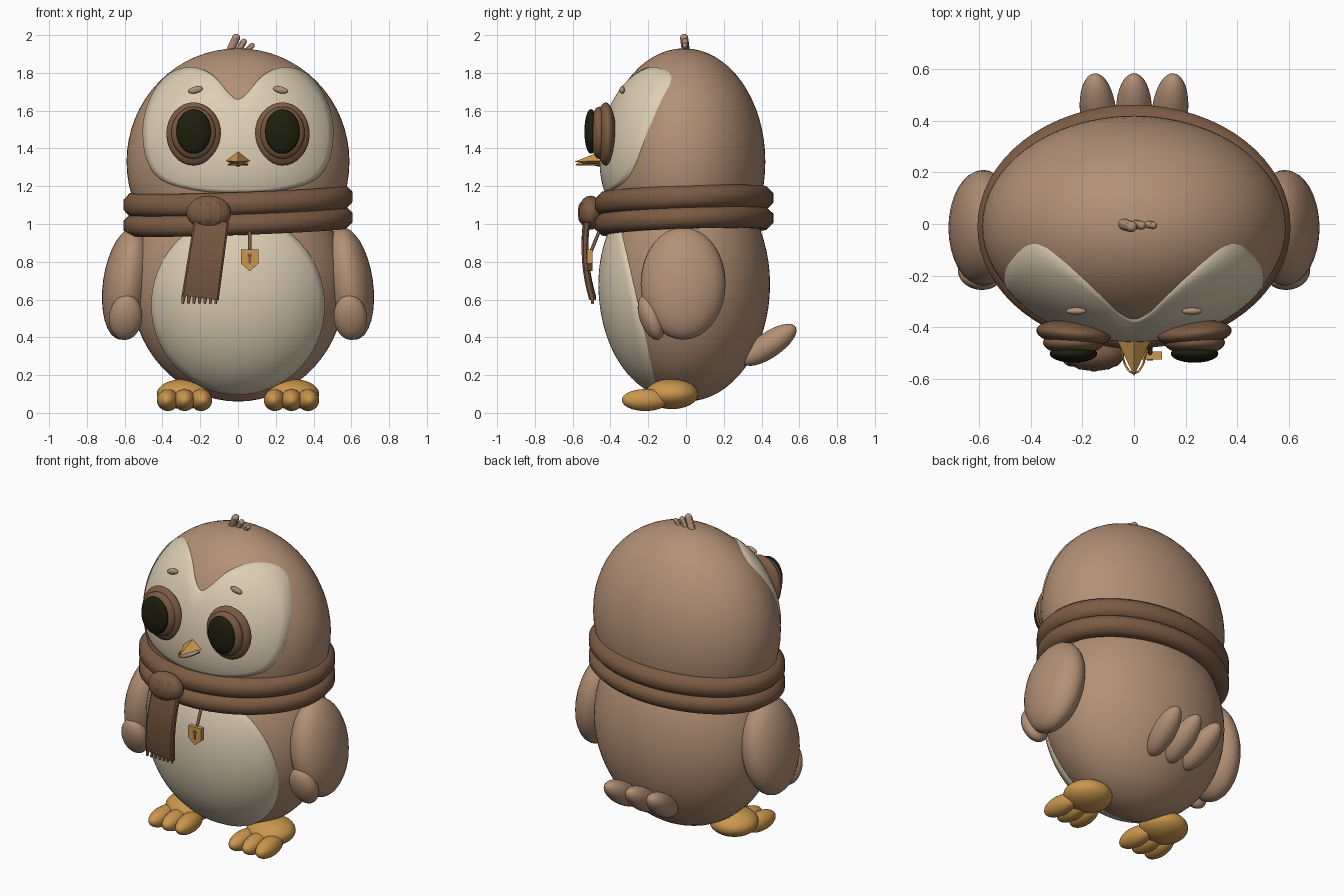
import bpy, bmesh
from math import sin, cos, pi, sqrt
from mathutils import Vector

if "Cube" in bpy.data.objects:
    bpy.data.objects.remove(bpy.data.objects["Cube"])


def material(name, rgb):
    m = bpy.data.materials.new(name)
    m.use_nodes = True
    m.diffuse_color = (*rgb, 1)
    m.node_tree.nodes["Principled BSDF"].inputs["Base Color"].default_value = (*rgb, 1)
    return m


BROWN = material("feather brown", (0.45, 0.28, 0.18))
CREAM = material("cream", (0.72, 0.62, 0.46))
SCARF = material("scarf brown", (0.2, 0.105, 0.058))
GOLD = material("gold", (0.6, 0.31, 0.075))
BLACK = material("eye black", (0.013, 0.013, 0.004))


def finish(obj, name, mat, smooth=True):
    obj.name = name
    obj.data.materials.append(mat)
    if smooth:
        obj.data.shade_smooth()
    return obj


def from_bmesh(bm, name, mat, smooth=True):
    bmesh.ops.recalc_face_normals(bm, faces=bm.faces)
    mesh = bpy.data.meshes.new(name)
    bm.to_mesh(mesh)
    bm.free()
    obj = bpy.data.objects.new(name, mesh)
    bpy.context.collection.objects.link(obj)
    return finish(obj, name, mat, smooth)


def ball(name, loc, radii, mat, rot=(0, 0, 0), segs=32):
    bpy.ops.mesh.primitive_uv_sphere_add(segments=segs, ring_count=segs // 2, location=loc, rotation=rot)
    obj = bpy.context.object
    obj.scale = radii
    return finish(obj, name, mat)


def pair(name, loc, radii, mat, rot=(0, 0, 0)):
    for side, s in (("left", 1), ("right", -1)):
        ball(f"{side}_{name}", (loc[0] * s, loc[1], loc[2]), radii, mat, (rot[0], rot[1] * s, rot[2] * s))


def rod(name, a, b, radius, mat, tip=None):
    a, b = Vector(a), Vector(b)
    bpy.ops.mesh.primitive_cone_add(vertices=12, radius1=radius, radius2=radius if tip is None else tip,
                                    depth=(b - a).length, location=(a + b) / 2)
    obj = bpy.context.object
    obj.rotation_euler = (b - a).to_track_quat("Z", "Y").to_euler()
    finish(obj, name, mat, False)
    bpy.ops.object.shade_smooth_by_angle()
    return obj


def loft(name, rings, mat, cap=True, loop=False, smooth=True):
    bm = bmesh.new()
    rows = [[bm.verts.new(p) for p in ring] for ring in rings]
    n = len(rows[0])
    for i in range(len(rows) - (0 if loop else 1)):
        a, b = rows[i], rows[(i + 1) % len(rows)]
        for j in range(n):
            bm.faces.new((a[j], a[(j + 1) % n], b[(j + 1) % n], b[j]))
    if cap:
        bm.faces.new(rows[0])
        bm.faces.new(rows[-1])
    return from_bmesh(bm, name, mat, smooth)


def patch(name, outline, mid_z, center, radii, bulge, mat):
    """Shell lying on the front of an ellipsoid, bounded by an (x, z) outline."""
    rings = []
    for step in range(1, 17):
        t = step / 16
        k = 1.012 + bulge * (1 - t ** 4)
        ring = []
        for x, z in outline:
            px, pz = x * t, mid_z + (z - mid_z) * t
            d = 1 - (px / radii[0] / k) ** 2 - ((pz - center[2]) / radii[2] / k) ** 2
            ring.append((px, center[1] - radii[1] * k * sqrt(max(d, 0)), pz))
        rings.append(ring)
    # rim tucked back into the surface
    rings.append([(x * 0.98, y + 0.035, mid_z + (z - mid_z) * 0.98) for x, y, z in rings[-1]])
    bm = bmesh.new()
    rows = [[bm.verts.new(p) for p in r] for r in rings]
    n = len(outline)
    for a, b in zip(rows, rows[1:]):
        for j in range(n):
            bm.faces.new((a[j], a[(j + 1) % n], b[(j + 1) % n], b[j]))
    bm.faces.new(rows[0])
    obj = from_bmesh(bm, name, mat)
    if obj.data.polygons[0].normal.y > 0:
        obj.data.flip_normals()


def spline(points, steps=5):
    """Closed smooth curve through 2D points."""
    out, n = [], len(points)
    for i in range(n):
        a, b, c, d = (Vector(points[(i + k) % n]) for k in (-1, 0, 1, 2))
        for s in range(steps):
            t = s / steps
            out.append(tuple(0.5 * (2 * b + (c - a) * t + (2 * a - 5 * b + 4 * c - d) * t * t
                                    + (3 * b - a - 3 * c + d) * t ** 3)))
    return out


# Body and head
BODY = ((0, 0, 0.68), (0.57, 0.445, 0.62))
HEAD = ((0, -0.01, 1.33), (0.59, 0.43, 0.6))
ball("body", *BODY, BROWN, segs=64)
ball("head", *HEAD, BROWN, segs=64)

# Belly and heart-shaped face
oval = [(0.46 * cos(i * pi / 32), 0.57 + 0.475 * sin(i * pi / 32)) for i in range(64)]
patch("belly", oval, 0.57, *BODY, 0.03, CREAM)
half = [(0.05, 1.695), (0.13, 1.785), (0.23, 1.83), (0.34, 1.81), (0.43, 1.73), (0.49, 1.6),
        (0.505, 1.47), (0.48, 1.33), (0.4, 1.23), (0.22, 1.178)]
heart = [(0, 1.66)] + half + [(0, 1.165)] + [(-x, z) for x, z in reversed(half)]
patch("face", spline(heart), 1.45, *HEAD, 0.03, CREAM)

# Eyes and brows
pair("eye_rim", (0.235, -0.425, 1.477), (0.145, 0.052, 0.167), SCARF, (0, 0, 0.1))
pair("eye_ring", (0.235, -0.46, 1.483), (0.118, 0.048, 0.138), SCARF)
pair("eye", (0.235, -0.503, 1.49), (0.092, 0.035, 0.118), BLACK)
pair("brow", (0.225, -0.338, 1.71), (0.04, 0.014, 0.018), BROWN, (0, 0.22, 0))

# Beak with a thin lower lip
bm = bmesh.new()
for p in ((0.07, -0.44, 1.335), (-0.07, -0.44, 1.335), (0, -0.44, 1.39), (0, -0.44, 1.3), (0, -0.59, 1.33)):
    bm.verts.new(p)
bmesh.ops.convex_hull(bm, input=bm.verts)
from_bmesh(bm, "beak", GOLD, False)
lip = [(0.05 * cos(i * pi / 8), -0.46 - 0.12 * sin(i * pi / 8), 1.315) for i in range(9)]
for i, (a, b) in enumerate(zip(lip, lip[1:])):
    rod(f"beak_lip_{i + 1}", a, b, 0.004, GOLD)

# Head tuft
for i, (a, b, r) in enumerate((((-0.045, 0, 1.91), (-0.01, -0.01, 1.985), 0.022),
                               ((0.0, 0, 1.915), (0.03, -0.005, 1.965), 0.017),
                               ((0.045, 0, 1.915), (0.075, -0.005, 1.945), 0.014))):
    rod(f"tuft_{i + 1}", a, b, r, BROWN)
    ball(f"tuft_tip_{i + 1}", b, (r, r, r), BROWN, segs=12)

# Wings with front feathers
pair("wing", (0.585, -0.015, 0.685), (0.13, 0.225, 0.3), BROWN, (0, -0.14, 0))
pair("wing_tip", (0.595, -0.185, 0.505), (0.088, 0.06, 0.125), BROWN, (0.35, -0.1, 0))

# Tail feathers
for i, s in enumerate((-1, 0, 1)):
    ball(f"tail_feather_{i + 1}", (0.14 * s, 0.44, 0.36), (0.07, 0.17, 0.068), BROWN, (0.6, 0, -0.1 * s))

# Feet
pair("foot", (0.285, -0.075, 0.1), (0.145, 0.14, 0.08), GOLD)
for i in (-1, 0, 1):
    pair(f"toe_{i + 2}", (0.283 + 0.088 * i, -0.215, 0.068), (0.058, 0.125, 0.058), GOLD, (0, 0, 0.08 * i))

# Two scarf wraps, slightly tilted
for name, height, thick in (("upper", 1.11, 0.066), ("lower", 1.002, 0.062)):
    rings = []
    for i in range(64):
        u = i * pi / 32
        ring = []
        for j in range(8):
            v = (j + 0.5) * pi / 4
            x = (0.55 + 0.062 * cos(v)) * cos(u)
            y = (0.415 + 0.062 * cos(v)) * sin(u)
            ring.append((x, y - 0.01, height + thick * sin(v) + 0.035 * (x + y) + 0.012))
        rings.append(ring)
    loft(f"{name}_scarf_wrap", rings, SCARF, cap=False, loop=True)

# Scarf knot and its folds
ball("scarf_knot", (-0.155, -0.505, 1.06), (0.118, 0.065, 0.09), SCARF)
for i in (-1, 0, 1):
    ball(f"knot_fold_{i + 2}", (-0.155 + 0.05 * i, -0.555 + 0.008 * abs(i), 1.06), (0.022, 0.018, 0.055), SCARF, segs=16)

# Hanging scarf end with fringe
rings = []
for i in range(9):
    t = i / 8
    x, y, z = -0.14 - 0.06 * t, -0.525 - 0.06 * t + 0.09 * t * t, 1.02 - 0.41 * t
    w = 0.092 + 0.006 * t
    rings.append([(x + a * w, y + b * 0.018, z - a * 0.012)
                  for a, b in ((-1, -0.5), (-0.9, -1), (0.9, -1), (1, -0.5), (1, 0.5), (0.9, 1), (-0.9, 1), (-1, 0.5))])
scarf_end = loft("scarf_end", rings, SCARF, smooth=False)
for i in range(7):
    x = -0.287 + 0.029 * i
    rod(f"fringe_{i + 1}", (x, -0.495, 0.62), (x - 0.006, -0.495, 0.578), 0.011, SCARF, 0.007)

# Pendant on a cord, with a dark keyhole
rod("pendant_cord", (0.062, -0.46, 0.96), (0.062, -0.505, 0.85), 0.009, SCARF)
shield = [(-0.046, 0.055), (0.046, 0.055), (0.046, -0.02), (0, -0.06), (-0.046, -0.02)]
loft("pendant", [[(0.062 + x, y, 0.81 + z) for x, z in shield] for y in (-0.525, -0.495)], GOLD, smooth=False)
hole = [(0.012 * cos(i * pi / 6), 0.022 + 0.012 * sin(i * pi / 6)) for i in range(-2, 9)] + [(-0.006, -0.02), (0.006, -0.02)]
loft("keyhole", [[(0.062 + x, y, 0.81 + z) for x, z in hole] for y in (-0.529, -0.523)], SCARF, smooth=False)
